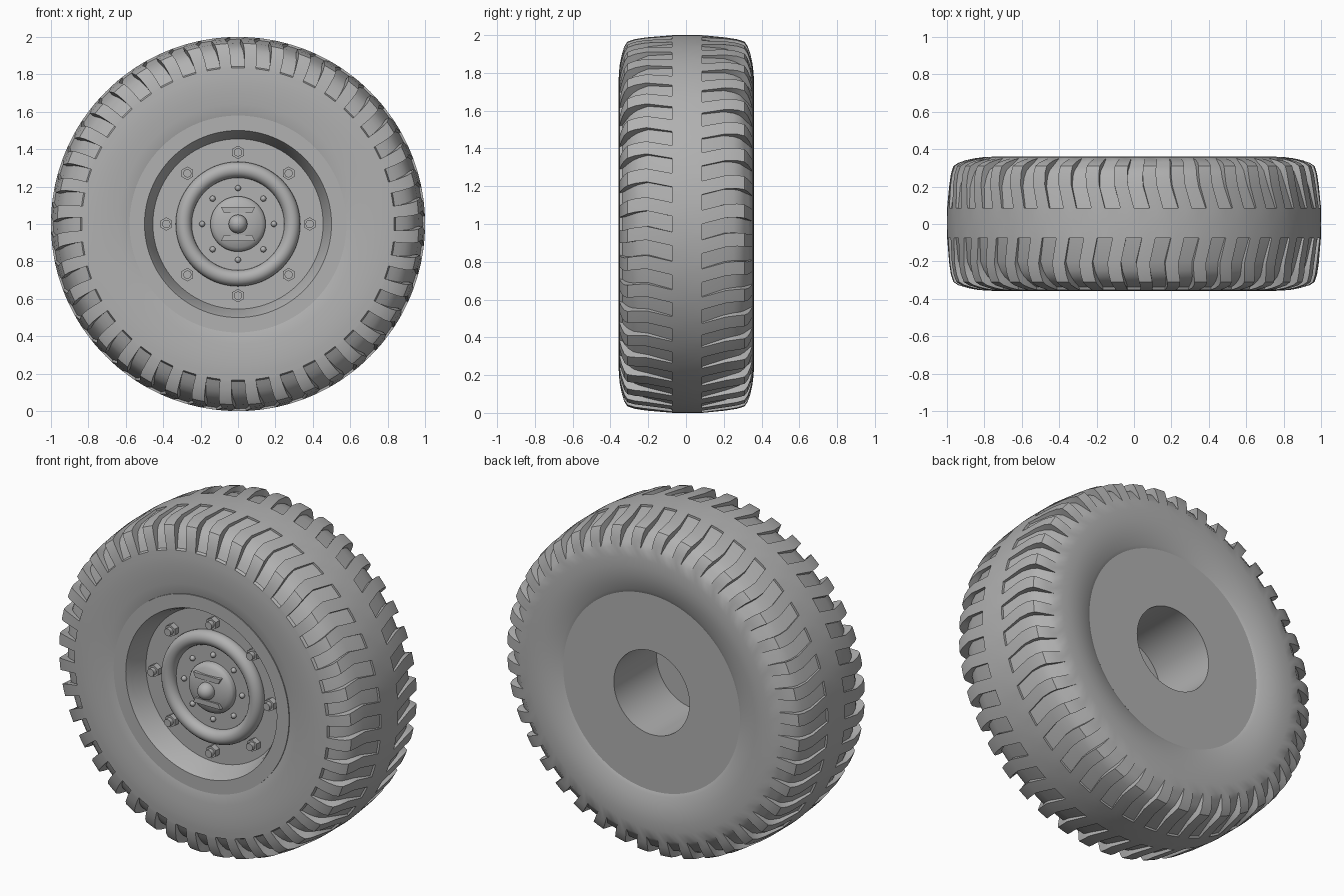
import bpy, bmesh
from math import sin, cos, pi, radians
from mathutils import Matrix, Vector

cube = bpy.data.objects.get("Cube")
if cube:
    bpy.data.objects.remove(cube, do_unlink=True)

grey = bpy.data.materials.new("plain grey")
grey.use_nodes = True
colour = (0.44, 0.44, 0.44, 1)
grey.diffuse_color = colour
grey.node_tree.nodes["Principled BSDF"].inputs["Base Color"].default_value = colour

CENTRE = Vector((0, 0, 1))
TO_FRONT = Matrix.Rotation(radians(90), 4, 'X')   # local +z becomes -y


def finish(name, bm, angle=32):
    """Clean the mesh, make the object and shade it."""
    bmesh.ops.remove_doubles(bm, verts=bm.verts, dist=0.0003)
    bmesh.ops.dissolve_degenerate(bm, edges=bm.edges, dist=0.0003)
    bmesh.ops.recalc_face_normals(bm, faces=bm.faces)
    mesh = bpy.data.meshes.new(name)
    bm.to_mesh(mesh)
    bm.free()
    mesh.materials.append(grey)
    obj = bpy.data.objects.new(name, mesh)
    bpy.context.collection.objects.link(obj)
    bpy.ops.object.select_all(action='DESELECT')
    obj.select_set(True)
    bpy.context.view_layer.objects.active = obj
    bpy.ops.object.shade_smooth_by_angle(angle=radians(angle))
    return obj


def on_wheel(y, r, degrees):
    a = radians(degrees)
    return CENTRE + Vector((r * cos(a), y, r * sin(a)))


def skin(bm, grid, close_rows):
    """Join a grid of points into quads, closed around the axle."""
    rows = [[bm.verts.new(p) for p in row] for row in grid]
    count = len(rows[0])
    for i in range(len(rows) if close_rows else len(rows) - 1):
        a, b = rows[i], rows[(i + 1) % len(rows)]
        for j in range(count):
            k = (j + 1) % count
            bm.faces.new((a[j], a[k], b[k], b[j]))


def revolve(name, profile, segments=96, closed=False):
    bm = bmesh.new()
    grid = [[on_wheel(y, r, 360 * j / segments) for j in range(segments)] for y, r in profile]
    skin(bm, grid, closed)
    return finish(name, bm)


# Tyre: each row is (y, r), the groove floor (y, r) and the sideways shift in degrees
def plain(y, r, shift=0):
    return ((y, r), (y, r), shift)


# Grooves are shallow beside the centre band and deepest at the shoulders
rows = [
    plain(-.25, .50), plain(-.33, .55), plain(-.343, .585), plain(-.35, .64),
    plain(-.355, .70), plain(-.357, .76), plain(-.355, .80), plain(-.352, .835),
    ((-.351, .845), (-.336, .842), 0),
    ((-.342, .89), (-.322, .872), .1),
    ((-.327, .94), (-.304, .902), .4),
    ((-.31, .966), (-.28, .93), .8),
    ((-.27, .979), (-.25, .948), 1.3),
    ((-.21, .988), (-.20, .967), 1.7),
    ((-.075, 1), (-.075, .988), 0),
    plain(-.075, 1),
    plain(0, 1, -1.2),
    plain(.085, 1, -2.4),
    ((.085, 1), (.085, .988), -2.4),
    ((.21, .988), (.20, .967), -.5),
    ((.27, .979), (.252, .95), -.3),
    ((.31, .966), (.285, .935), -.5),
    ((.327, .94), (.308, .91), -.9),
    ((.341, .90), (.331, .88), -1.2),
    plain(.351, .855, -1.4), plain(.358, .80), plain(.36, .75), plain(.357, .70),
    plain(.347, .65), plain(.333, .605), plain(.318, .57), plain(.25, .50),
]
LUGS = 40
STEP = 360 / LUGS
HALF = 2.4
# Angle within one pitch, and whether that column follows the groove floor
columns = [(-HALF, 1), (0, 1), (HALF, 1), (HALF, 0), (STEP / 2, 0), (STEP - HALF, 0)]
bm = bmesh.new()
skin(bm, [[on_wheel(*row[floor], n * STEP + a + row[2])
           for n in range(LUGS) for a, floor in columns] for row in rows], True)
finish("tyre", bm)

# Rim: flat lip, dished face, closed back with a deep axle bore
revolve("rim", [(-.22, 0), (-.22, .455), (-.315, .485), (-.347, .50), (-.347, .58),
                (-.30, .58), (-.25, .55), (.29, .55), (.325, .585), (.325, .25),
                (-.08, .25), (-.08, 0)])

# Hub ring with a rounded section
revolve("hub_ring", [(-.235 + .045 * sin(t * pi / 10), .29 + .043 * cos(t * pi / 10))
                     for t in range(20)], closed=True)

# Hub plate and domed cap
revolve("hub_plate", [(-.21, 0), (-.21, .27), (-.23, .27), (-.23, 0)])
revolve("hub_cap", [(-.22, .148), (-.25, .148), (-.262, .142), (-.273, .125),
                    (-.285, .09), (-.291, .05), (-.293, 0)], 64)

# Centre knob
bm = bmesh.new()
bmesh.ops.create_uvsphere(bm, u_segments=24, v_segments=16, radius=.05,
                          matrix=Matrix.Translation(CENTRE + Vector((0, -.298, 0))) @ TO_FRONT)
finish("centre_knob", bm)

# Grip bars above and below the knob
for side, name in ((1, "upper"), (-1, "lower")):
    bm = bmesh.new()
    bmesh.ops.create_cube(bm, size=1)
    for v in bm.verts:
        wide = .09 if v.co.z * side > 0 else .075
        v.co = CENTRE + Vector((2 * v.co.x * wide, -.276 + .04 * v.co.y,
                                side * .075 + .03 * v.co.z))
    finish(name + "_grip_bar", bm)


# Wheel nuts with studs, and small round rivets on the hub plate
def cylinder(bm, y, r, angle, radius, depth, sides):
    place = Matrix.Translation(on_wheel(y, r, angle)) @ TO_FRONT
    bmesh.ops.create_cone(bm, cap_ends=True, segments=sides, radius1=radius,
                          radius2=radius, depth=depth, matrix=place)


for n in range(8):
    angle = n * 45
    bm = bmesh.new()
    cylinder(bm, -.235, .383, angle, .036, .04, 6)
    cylinder(bm, -.255, .383, angle, .022, .05, 16)
    finish("wheel_nut_%d" % (n + 1), bm)
    bm = bmesh.new()
    bmesh.ops.create_uvsphere(bm, u_segments=12, v_segments=8, radius=.016,
                              matrix=Matrix.Translation(on_wheel(-.235, .192, angle)) @ TO_FRONT)
    finish("hub_rivet_%d" % (n + 1), bm)
